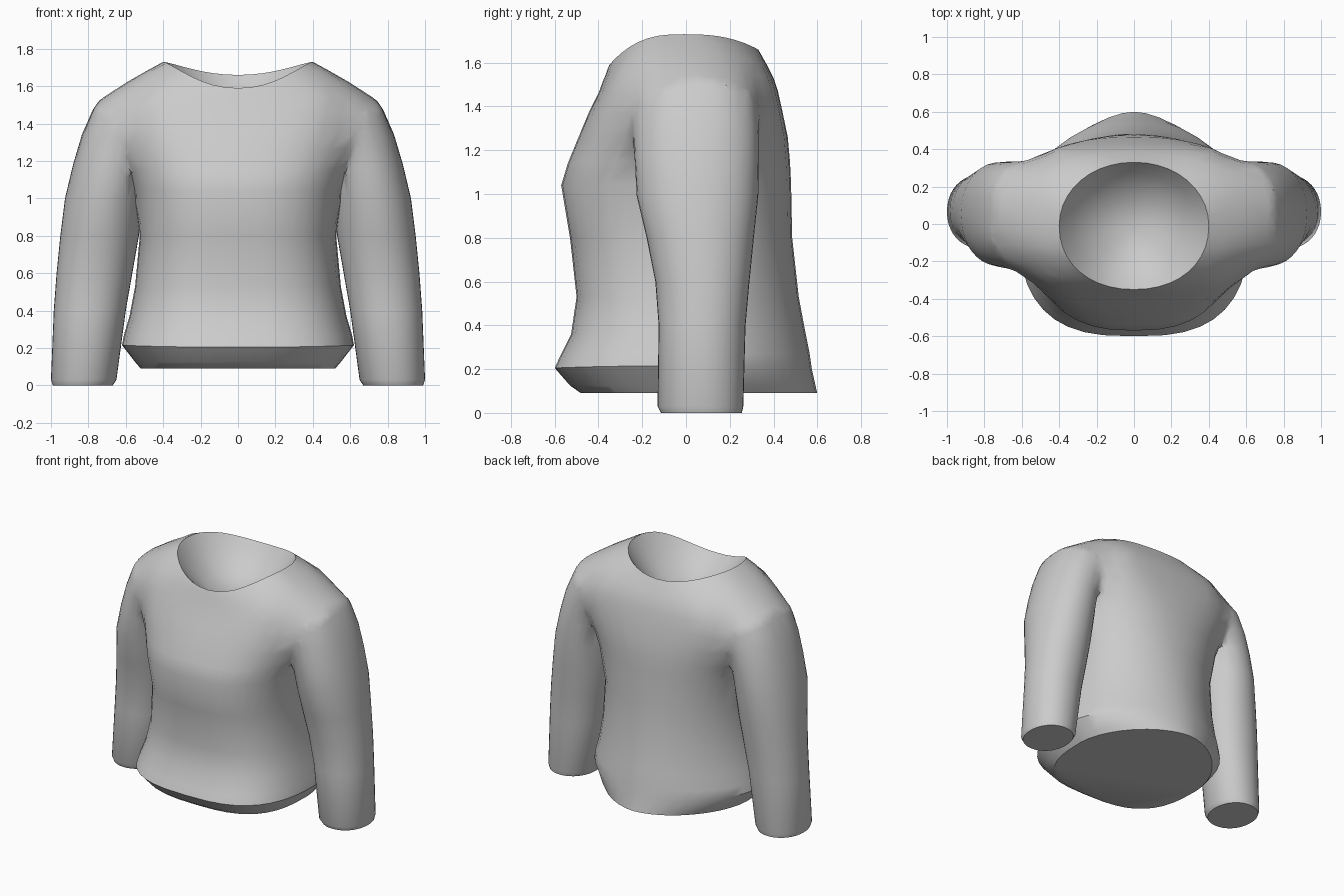
import bpy, bmesh, math
from mathutils import Vector

if "Cube" in bpy.data.objects:
    bpy.data.objects.remove(bpy.data.objects["Cube"])

SEG = 40


def spow(v, n):
    """Signed superellipse power."""
    return math.copysign(abs(v) ** (2.0 / n), v)


def loft(name, rings, tip=None):
    """Skin a stack of closed rings; cap the start flat and the end flat or to a tip."""
    bm = bmesh.new()
    loops = [[bm.verts.new(p) for p in ring] for ring in rings]
    for a, b in zip(loops, loops[1:]):
        for i in range(SEG):
            j = (i + 1) % SEG
            bm.faces.new((a[i], a[j], b[j], b[i]))
    bm.faces.new(loops[0][::-1])
    if tip:
        t = bm.verts.new(tip)
        for i in range(SEG):
            bm.faces.new((loops[-1][i], loops[-1][(i + 1) % SEG], t))
    else:
        bm.faces.new(loops[-1])
    bmesh.ops.recalc_face_normals(bm, faces=bm.faces)
    mesh = bpy.data.meshes.new(name)
    bm.to_mesh(mesh)
    bm.free()
    obj = bpy.data.objects.new(name, mesh)
    bpy.context.collection.objects.link(obj)
    return obj


def torso_ring(sx, sz, fy, fz, by, bz):
    """Ring through a side, a front and a back point; squareness follows the height."""
    neck = max(0, sz - 1.58) / .15
    front_n = 2.9 - .45 * min(1, sz / 1.3) - .3 * neck ** 3
    back_n = 1.75 + .85 * min(1, sz / 1.4) ** 2 - .55 * neck ** 2
    yc = .05 - .06 * neck
    pts = []
    for i in range(SEG):
        t = 2 * math.pi * i / SEG
        c, s = math.cos(t), math.sin(t)
        n, y, z = (front_n, fy, fz) if s < 0 else (back_n, by, bz)
        pts.append(Vector((sx * spow(c, n), yc + abs(y - yc) * spow(s, n),
                           sz + (z - sz) * abs(s) ** (2 + .6 * min(1, neck)))))
    return pts


def sleeve_ring(ox, oz, ix, iz, yf, yb, side):
    """Tilted oval between an outer and an inner point."""
    pts = []
    for i in range(SEG):
        t = 2 * math.pi * i / SEG
        c, s = spow(math.cos(t), 2.1), spow(math.sin(t), 2.1)
        pts.append(Vector((side * ((ox + ix) / 2 + (ox - ix) / 2 * c),
                           (yf + yb) / 2 + (yb - yf) / 2 * s,
                           (oz + iz) / 2 + (oz - iz) / 2 * c)))
    return pts


# Torso up to the neck rim: side x, side z, front y, front z, back y, back z
body = [
    (.52, .09, -.48, .09, .60, .09),
    (.55, .125, -.53, .125, .595, .11),
    (.62, .215, -.60, .205, .575, .20),
    (.61, .27, -.575, .26, .565, .27),
    (.58, .37, -.525, .36, .545, .37),
    (.55, .53, -.50, .53, .515, .53),
    (.525, .80, -.53, .80, .485, .80),
    (.565, 1.05, -.57, 1.04, .48, 1.05),
    (.60, 1.16, -.54, 1.14, .475, 1.15),
    (.66, 1.27, -.495, 1.25, .465, 1.26),
    (.75, 1.40, -.445, 1.37, .44, 1.38),
    (.77, 1.50, -.40, 1.46, .42, 1.47),
    (.70, 1.578, -.38, 1.515, .40, 1.53),
    (.585, 1.643, -.365, 1.55, .375, 1.58),
    (.48, 1.692, -.357, 1.575, .35, 1.625),
    (.40, 1.73, -.35, 1.59, .33, 1.66),
]
rings = [torso_ring(*r) for r in body]
# Dished neck opening, shrinking from the rim towards its lowest point
low = Vector((0, -.01, 1.43))
rim = rings[-1]
for k in (.84, .5):
    rings.append([Vector((p.x * k, low.y + (p.y - low.y) * k,
                          low.z + (p.z - low.z) * k ** 2.2)) for p in rim])
sweater = loft("sweater", rings, low)

# Sleeves: outer x, outer z, inner x, inner z, front y, back y
arm = [
    (.99, 0, .67, 0, -.115, .255),
    (1.0, .03, .65, .03, -.13, .262),
    (.985, .40, .60, .40, -.125, .272),
    (.97, .60, .565, .60, -.14, .29),
    (.95, .80, .53, .80, -.18, .31),
    (.925, 1.0, .51, .98, -.225, .33),
    (.89, 1.2, .50, 1.14, -.25, .345),
    (.845, 1.38, .48, 1.26, -.245, .345),
    (.80, 1.48, .45, 1.33, -.22, .33),
    (.72, 1.55, .43, 1.38, -.18, .29),
    (.61, 1.58, .42, 1.42, -.14, .24),
]
for side, label in ((1, "right"), (-1, "left")):
    sleeve = loft(label + "_sleeve", [sleeve_ring(*r, side) for r in arm])
    # Weld the sleeve into the torso
    mod = sweater.modifiers.new("join_" + label, 'BOOLEAN')
    mod.operation = 'UNION'
    mod.solver = 'EXACT'
    mod.object = sleeve
    bpy.context.view_layer.objects.active = sweater
    bpy.ops.object.modifier_apply(modifier=mod.name)
    bpy.data.objects.remove(sleeve)

# Relax the shoulder seams so sleeves flow into the torso
bm = bmesh.new()
bm.from_mesh(sweater.data)
bmesh.ops.remove_doubles(bm, verts=bm.verts, dist=.008)
big = [f for f in bm.faces if len(f.verts) > 4 and f.calc_center_median().z > .5]
bmesh.ops.triangulate(bm, faces=big)
soft = [v for v in bm.verts if abs(v.co.x) > .46 and v.co.z > 1.15]
for _ in range(6):
    bmesh.ops.smooth_vert(bm, verts=soft, factor=.5,
                          use_axis_x=True, use_axis_y=True, use_axis_z=True)
bm.to_mesh(sweater.data)
bm.free()

# Smooth cloth with crisp hems and neckline
bpy.ops.object.select_all(action='DESELECT')
sweater.select_set(True)
bpy.context.view_layer.objects.active = sweater
bpy.ops.object.shade_smooth_by_angle(angle=math.radians(40))
